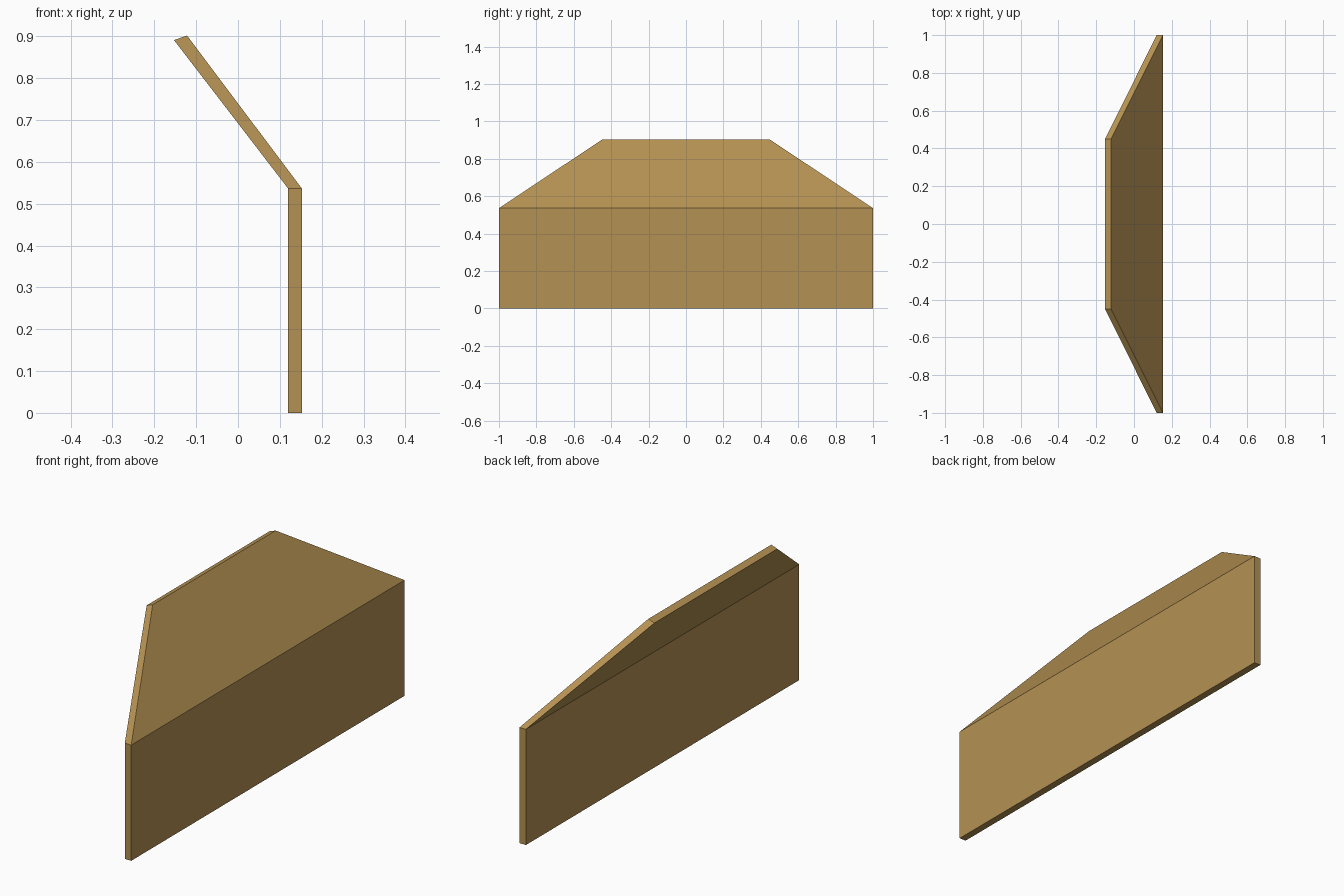
import bpy
import bmesh

if "Cube" in bpy.data.objects:
    bpy.data.objects.remove(bpy.data.objects["Cube"])

# Wood-brown material
brown = bpy.data.materials.new("tan_brown")
brown.diffuse_color = (0.456, 0.283, 0.084, 1.0)
brown.use_nodes = True
brown.node_tree.nodes["Principled BSDF"].inputs["Base Color"].default_value = brown.diffuse_color

# Bent panel: (back x, back z, front x, front z, half width) at each level
sections = [
    (0.120, 0.0, 0.153, 0.0, 1.0),        # foot
    (0.120, 0.536, 0.153, 0.536, 1.0),    # bend
    (-0.153, 0.891, -0.122, 0.902, 0.45), # narrow top edge
]

bm = bmesh.new()
rings = []
for xb, zb, xf, zf, w in sections:
    corners = [(xb, -w, zb), (xf, -w, zf), (xf, w, zf), (xb, w, zb)]
    rings.append([bm.verts.new(c) for c in corners])

# Walls between levels, then end caps
for low, high in zip(rings, rings[1:]):
    for i in range(4):
        j = (i + 1) % 4
        bm.faces.new((low[i], low[j], high[j], high[i]))
bm.faces.new(rings[0][::-1])
bm.faces.new(rings[-1])
bmesh.ops.recalc_face_normals(bm, faces=bm.faces)

mesh = bpy.data.meshes.new("bent_panel")
bm.to_mesh(mesh)
bm.free()
mesh.materials.append(brown)
panel = bpy.data.objects.new("bent_panel", mesh)
bpy.context.collection.objects.link(panel)
